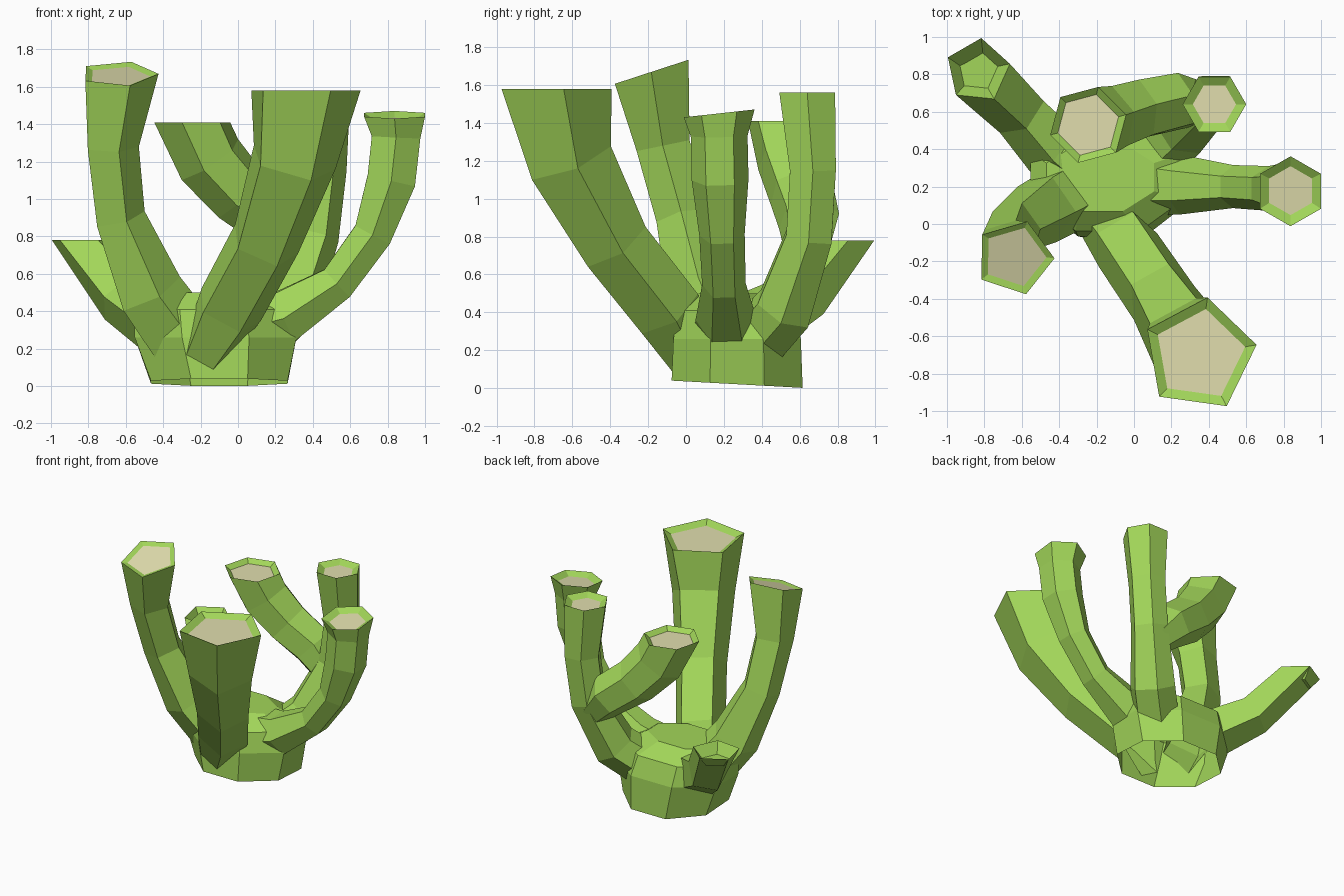
import bpy, bmesh, math
from mathutils import Vector

if "Cube" in bpy.data.objects:
    bpy.data.objects.remove(bpy.data.objects["Cube"])


def material(name, rgb):
    m = bpy.data.materials.new(name)
    m.diffuse_color = (*rgb, 1)
    m.use_nodes = True
    m.node_tree.nodes["Principled BSDF"].inputs["Base Color"].default_value = m.diffuse_color
    return m


GREEN = material("leaf green", (0.36, 0.67, 0.10))
TAN = material("pale tan", (0.75, 0.73, 0.42))
tubes = []


def finish(name, bm):
    bmesh.ops.recalc_face_normals(bm, faces=bm.faces[:])
    me = bpy.data.meshes.new(name)
    bm.to_mesh(me)
    bm.free()
    me.materials.append(GREEN)
    me.materials.append(TAN)
    ob = bpy.data.objects.new(name, me)
    bpy.context.collection.objects.link(ob)
    return ob


def bridge(bm, a, b):
    n = len(a)
    for i in range(n):
        bm.faces.new((a[i], a[(i + 1) % n], b[(i + 1) % n], b[i]))


def tube(name, path, sides, turn, tip=(0, 0, 1), inset=0.8, depth=0.03, floor=1):
    """Faceted tube through (x, y, z, radius) points with a sunken end."""
    bm = bmesh.new()
    pts = [Vector(p[:3]) for p in path]
    tip = Vector(tip).normalized()

    def ring(c, r, n):
        q = Vector((0, 0, 1)).rotation_difference(n)
        angs = [math.radians(turn) + math.tau * i / sides for i in range(sides)]
        return [bm.verts.new(c + q @ Vector((r * math.cos(a), r * math.sin(a), 0))) for a in angs]

    rings = []
    for i, c in enumerate(pts):
        n = tip if i == len(pts) - 1 else (pts[i + 1] - pts[max(i - 1, 0)]).normalized()
        rings.append(ring(c, path[i][3], n))
    # sunken mouth
    rings.append(ring(pts[-1] - tip * depth, path[-1][3] * inset, tip))
    for a, b in zip(rings, rings[1:]):
        bridge(bm, a, b)
    bm.faces.new(rings[0])
    bm.faces.new(rings[-1]).material_index = floor
    tubes.append(finish(name, bm))


# Trunk: stacked eight-sided rings (z, cx, cy, rx, ry), with a slightly tilted foot
bm = bmesh.new()
rings = []
for z, cx, cy, rx, ry in [(0.02, -0.10, 0.27, 0.38, 0.36), (0.26, -0.12, 0.27, 0.45, 0.35),
                          (0.41, -0.14, 0.26, 0.43, 0.31), (0.50, -0.18, 0.25, 0.30, 0.19)]:
    ring = []
    for i in range(8):
        a = math.tau * (i + 0.5) / 8
        y = cy + ry * 1.04 * math.sin(a)
        tilt = -0.055 * (y - 0.27) if z < 0.1 else 0
        ring.append(bm.verts.new((cx + rx * 1.04 * math.cos(a), y, z + tilt)))
    rings.append(ring)
for a, b in zip(rings, rings[1:]):
    bridge(bm, a, b)
bm.faces.new(rings[0])
bm.faces.new(rings[-1])
trunk = finish("branching_tubes", bm)

# Tubes
tube("front_tube", [(-0.20, 0.05, 0.13, 0.13), (-0.05, -0.10, 0.41, 0.19), (0.14, -0.38, 0.76, 0.195),
                    (0.29, -0.62, 1.20, 0.24), (0.35, -0.70, 1.58, 0.31)], 5, 10)
tube("tall_left_tube", [(-0.30, 0.18, 0.25, 0.20), (-0.48, 0.08, 0.50, 0.19), (-0.64, -0.02, 0.90, 0.145),
                        (-0.68, -0.12, 1.28, 0.15), (-0.64, -0.18, 1.67, 0.215)],
     5, -1, tip=(0, -0.31, 0.95), depth=0.015)
tube("right_tube", [(-0.08, 0.24, 0.29, 0.20), (0.25, 0.21, 0.37, 0.16), (0.53, 0.20, 0.55, 0.115),
                    (0.72, 0.19, 0.81, 0.12), (0.82, 0.18, 1.10, 0.15), (0.845, 0.175, 1.33, 0.15),
                    (0.837, 0.175, 1.45, 0.188)], 6, 90, tip=(0, -0.11, 1), inset=0.7)
tube("back_right_tube", [(0.06, 0.34, 0.22, 0.17), (0.26, 0.52, 0.42, 0.17), (0.40, 0.65, 0.80, 0.14),
                         (0.44, 0.67, 1.15, 0.14), (0.43, 0.64, 1.56, 0.17)], 6, 0, inset=0.68)
tube("back_branch_tube", [(0.37, 0.64, 0.70, 0.115), (0.21, 0.65, 0.88, 0.165), (0.01, 0.61, 1.03, 0.175),
                          (-0.15, 0.56, 1.21, 0.19), (-0.245, 0.53, 1.41, 0.21)], 6, 15)
# Low tube with a deep green cup
tube("back_left_tube", [(-0.22, 0.25, 0.26, 0.20), (-0.44, 0.42, 0.36, 0.18), (-0.61, 0.60, 0.47, 0.155),
                        (-0.835, 0.82, 0.78, 0.175)], 5, 12, inset=0.62, depth=0.08, floor=0)

# Weld everything into one skin
for t in tubes:
    mod = trunk.modifiers.new(t.name, "BOOLEAN")
    mod.operation = "UNION"
    mod.solver = "EXACT"
    mod.object = t
deps = bpy.context.evaluated_depsgraph_get()
skin = bpy.data.meshes.new_from_object(trunk.evaluated_get(deps))
trunk.modifiers.clear()
trunk.data = skin
for t in tubes:
    bpy.data.objects.remove(t)

# The foot is open underneath, so the hollow inside shows
bm = bmesh.new()
bm.from_mesh(skin)
foot = [f for f in bm.faces if f.normal.z < -0.95 and f.calc_center_median().z < 0.08]
bmesh.ops.delete(bm, geom=foot, context="FACES")
bm.to_mesh(skin)
bm.free()
